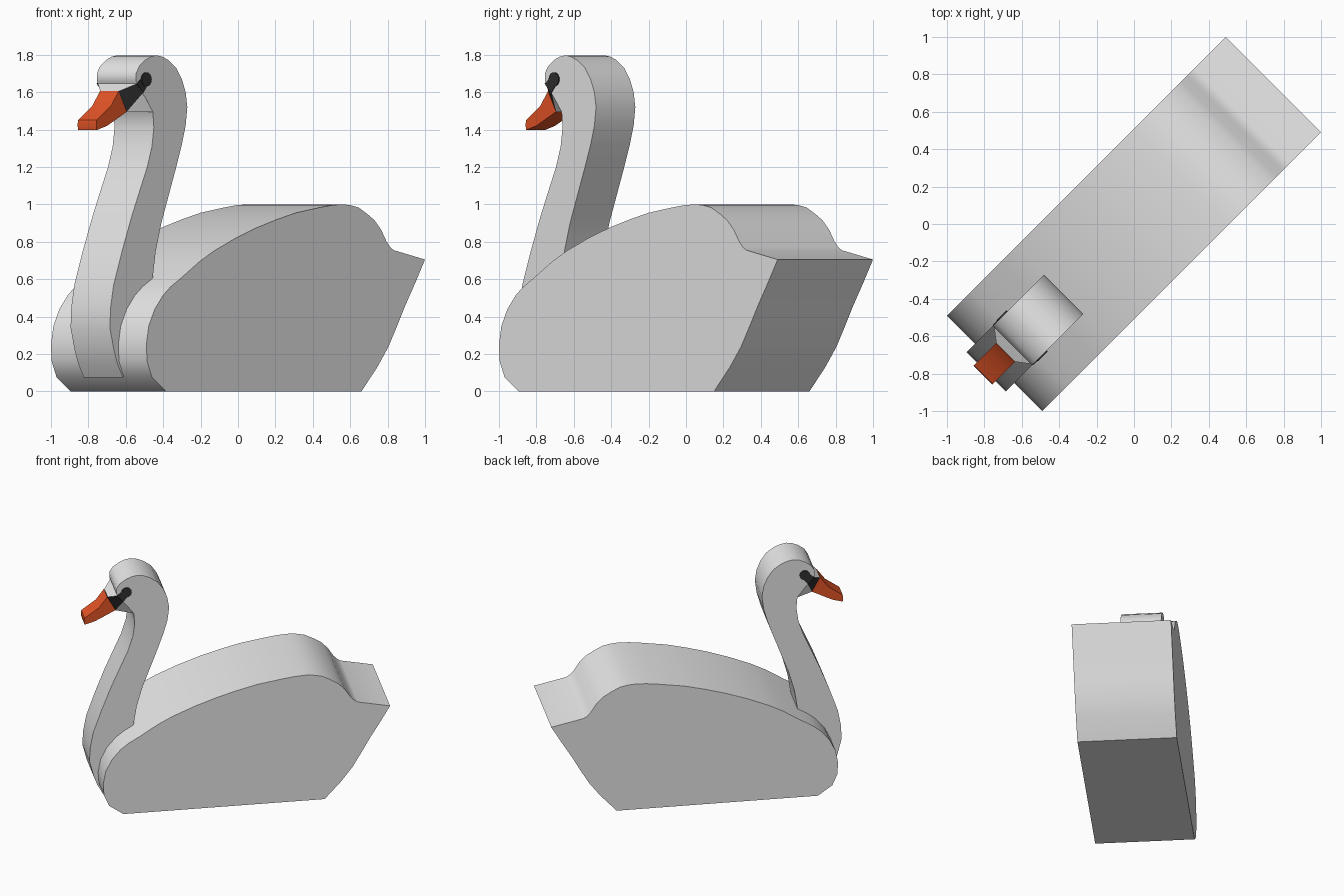
import bpy, bmesh, math

if "Cube" in bpy.data.objects:
    bpy.data.objects.remove(bpy.data.objects["Cube"])


def material(name, rgb):
    m = bpy.data.materials.new(name)
    m.diffuse_color = (*rgb, 1)
    m.use_nodes = True
    m.node_tree.nodes["Principled BSDF"].inputs["Base Color"].default_value = m.diffuse_color
    return m


WHITE = material("feather_white", (0.8, 0.8, 0.8))
ORANGE = material("bill_orange", (0.78, 0.09, 0.02))
BLACK = material("mask_black", (0.03, 0.03, 0.03))


def place(s, side, z):
    """s runs along the bird (tail positive), side runs across it; the bird stands at 45 degrees."""
    return (s + side, s - side, z)


def finish(name, bm, mats, angle=35):
    bmesh.ops.recalc_face_normals(bm, faces=bm.faces)
    me = bpy.data.meshes.new(name)
    bm.to_mesh(me)
    bm.free()
    for m in mats:
        me.materials.append(m)
    ob = bpy.data.objects.new(name, me)
    bpy.context.collection.objects.link(ob)
    bpy.ops.object.select_all(action='DESELECT')
    ob.select_set(True)
    bpy.context.view_layer.objects.active = ob
    bpy.ops.object.shade_smooth_by_angle(angle=math.radians(angle))
    return ob


def slab(name, profile, a, b, mat, angle=35):
    """Extrude an (s, z) profile across the bird from side a to side b."""
    bm = bmesh.new()
    rows = [[bm.verts.new(place(s, side, z)) for s, z in profile] for side in (a, b)]
    n = len(profile)
    for row in rows:
        bm.faces.new(row)
    for i in range(n):
        j = (i + 1) % n
        bm.faces.new((rows[0][i], rows[0][j], rows[1][j], rows[1][i]))
    return finish(name, bm, [mat], angle)


# Body with raised tail
slab("body", [
    (-.64, 0), (-.715, .075), (-.741, .16), (-.745, .25), (-.732, .35),
    (-.70, .44), (-.655, .515), (-.615, .56), (-.555, .61), (-.46, .695),
    (-.385, .75), (-.27, .818), (-.155, .875), (-.05, .918), (.055, .955),
    (.19, .985), (.25, .996), (.305, 1.0), (.345, .996), (.39, .983),
    (.435, .95), (.475, .915), (.51, .865), (.54, .80), (.56, .77), (.578, .755),
    (.745, .705), (.695, .585), (.64, .46), (.60, .36), (.55, .24), (.49, .13), (.405, 0),
], -.255, .255, WHITE)

# Neck and head in one curved slab, base buried in the body
slab("neck_and_head", [
    (-.72, .075), (-.75, .15), (-.768, .22), (-.79, .34), (-.786, .45),
    (-.77, .57), (-.725, .75), (-.675, .93), (-.625, 1.09), (-.59, 1.20),
    (-.565, 1.31), (-.555, 1.41), (-.56, 1.495), (-.60, 1.57), (-.632, 1.62),
    (-.65, 1.66), (-.65, 1.70), (-.632, 1.74), (-.60, 1.772), (-.57, 1.79), (-.54, 1.797),
    (-.51, 1.79), (-.475, 1.77), (-.435, 1.73), (-.405, 1.67), (-.385, 1.60),
    (-.376, 1.52), (-.385, 1.42), (-.405, 1.32), (-.435, 1.20), (-.475, 1.05),
    (-.515, .90), (-.545, .75), (-.56, .615), (-.57, .30),
], -.105, .105, WHITE)

# Bill
slab("bill", [
    (-.688, 1.605), (-.73, 1.525), (-.805, 1.45), (-.808, 1.425), (-.805, 1.397),
    (-.75, 1.42), (-.645, 1.495),
], -.05, .05, ORANGE, 20)

# Face wedge: tapers from head to bill, black on the upper part of each side
bm = bmesh.new()
sides = []
for sign in (-1, 1):
    pts = [(-.686, .05, 1.605), (-.645, .05, 1.495), (-.56, .105, 1.495),
           (-.614, .105, 1.595), (-.645, .105, 1.645)]
    sides.append([bm.verts.new(place(s, sign * w, z)) for s, w, z in pts])
for ft, fb, bb, mid, bt in sides:
    bm.faces.new((ft, fb, mid, bt)).material_index = 1
    bm.faces.new((fb, bb, mid))
left, right = sides
for i in range(5):
    j = (i + 1) % 5
    bm.faces.new((left[i], left[j], right[j], right[i]))
finish("face_wedge", bm, [WHITE, BLACK], 10)

# Eyes and the black strips joining them to the wedge
eye = [(-.598 + .027 * math.cos(a), 1.668 + .038 * math.sin(a))
       for a in (math.tau * k / 16 for k in range(16))]
strip = [(-.648, 1.645), (-.614, 1.595), (-.585, 1.645), (-.612, 1.685)]
for label, sign in (("left", -1), ("right", 1)):
    slab(label + "_eye", eye, sign * .1045, sign * .110, BLACK)
    slab(label + "_eye_strip", strip, sign * .1045, sign * .108, BLACK)
